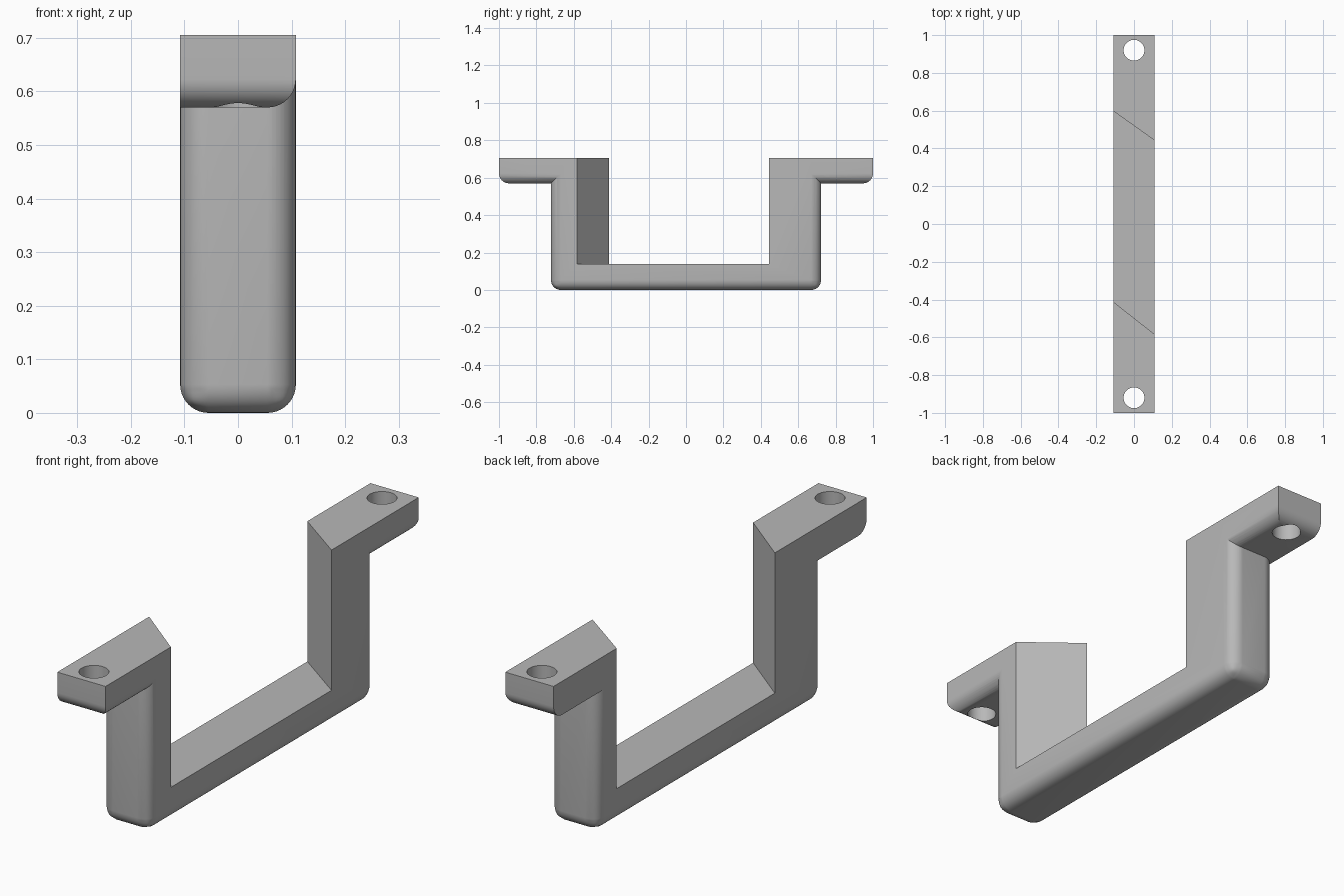
import bpy, bmesh
from math import radians

cube = bpy.data.objects.get("Cube")
if cube:
    bpy.data.objects.remove(cube, do_unlink=True)

W = 0.108        # half width
TOP = 0.705      # overall height
TAB_Z = 0.57     # underside of the tabs
BAR_Z = 0.138    # top of the cross bar
POST_Y = 0.722   # outer face of the posts
R = 0.053        # fillet radius

grey = bpy.data.materials.new("plain_grey")
grey.use_nodes = True
grey.diffuse_color = (0.48, 0.48, 0.48, 1)
grey.node_tree.nodes["Principled BSDF"].inputs["Base Color"].default_value = grey.diffuse_color


def add_object(name, bm):
    bmesh.ops.recalc_face_normals(bm, faces=bm.faces)
    mesh = bpy.data.meshes.new(name)
    bm.to_mesh(mesh)
    bm.free()
    mesh.materials.append(grey)
    obj = bpy.data.objects.new(name, mesh)
    bpy.context.collection.objects.link(obj)
    return obj


def fillet(bm, rule):
    edges = [e for e in bm.edges if rule(*[v.co for v in e.verts])]
    bmesh.ops.bevel(bm, geom=edges, offset=R, segments=10, profile=0.5, affect='EDGES')


def boolean(target, tool, operation):
    mod = target.modifiers.new(operation.lower(), 'BOOLEAN')
    mod.operation, mod.solver, mod.object = operation, 'EXACT', tool
    bpy.context.view_layer.objects.active = target
    bpy.ops.object.modifier_apply(modifier=mod.name)
    bpy.data.objects.remove(tool, do_unlink=True)


# U-shaped body: two posts with skewed inner faces and a cross bar
def side_loop(bm, x, front_y, back_y):
    profile = [(-POST_Y, 0), (POST_Y, 0), (POST_Y, TOP), (back_y, TOP),
               (back_y, BAR_Z), (front_y, BAR_Z), (front_y, TOP), (-POST_Y, TOP)]
    return [bm.verts.new((x, y, z)) for y, z in profile]


bm = bmesh.new()
left = side_loop(bm, W, -0.583, 0.443)
right = side_loop(bm, -W, -0.413, 0.597)
bm.faces.new(left)
bm.faces.new(right)
for i in range(len(left)):
    j = (i + 1) % len(left)
    bm.faces.new((left[i], left[j], right[j], right[i]))


def body_edge(a, b):
    at_bottom = a.z < 0.01 and b.z < 0.01
    outer_upright = abs(a.y) > 0.7 and abs(b.y) > 0.7 and abs(a.z - b.z) > 0.1
    return at_bottom or outer_upright


fillet(bm, body_edge)
bracket = add_object("bracket", bm)

# Mounting tabs with a rounded end and one rounded long edge, plus screw holes
for side in (-1, 1):
    bm = bmesh.new()
    bmesh.ops.create_cube(bm, size=1)
    for v in bm.verts:
        v.co.x *= 2 * W
        v.co.y = side * (1.0 if v.co.y * side > 0 else 0.64)
        v.co.z = TOP if v.co.z > 0 else TAB_Z

    def tab_edge(a, b):
        low = max(a.z, b.z) < TAB_Z + 0.01
        return low and (min(a.x, b.x) > 0 or min(abs(a.y), abs(b.y)) > 0.9)

    fillet(bm, tab_edge)
    boolean(bracket, add_object("tab", bm), 'UNION')

    bm = bmesh.new()
    bmesh.ops.create_cone(bm, cap_ends=True, segments=48, radius1=0.055, radius2=0.055, depth=0.4)
    bmesh.ops.translate(bm, verts=bm.verts, vec=(0, side * 0.92, 0.64))
    hole = add_object("hole_cutter", bm)
    hole.hide_render = True
    boolean(bracket, hole, 'DIFFERENCE')

# Smooth fillets, crisp corners
bpy.ops.object.select_all(action='DESELECT')
bracket.select_set(True)
bpy.context.view_layer.objects.active = bracket
bpy.ops.object.shade_smooth_by_angle(angle=radians(30))
